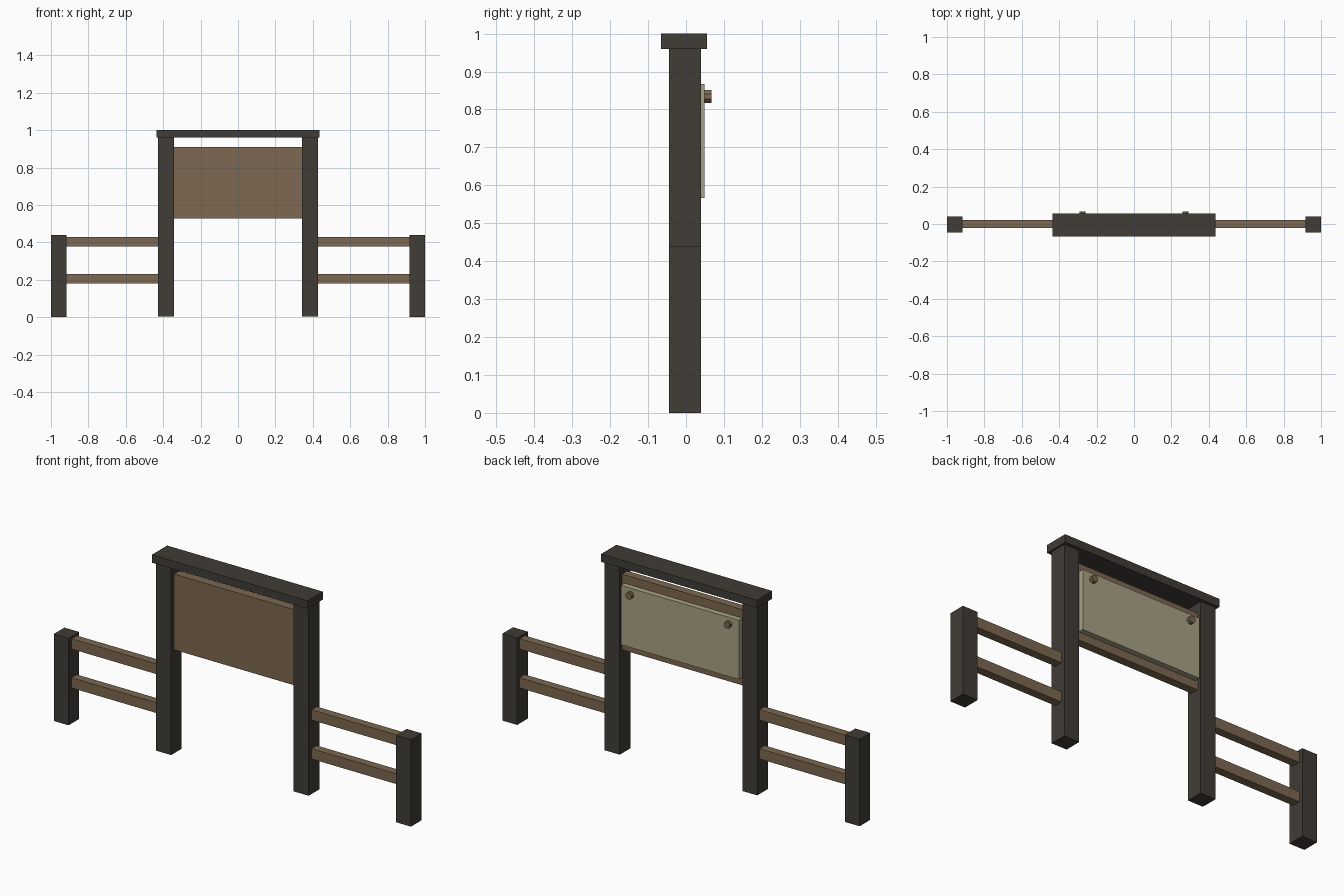
import bpy, bmesh, math
from mathutils import Matrix

if "Cube" in bpy.data.objects:
    bpy.data.objects.remove(bpy.data.objects["Cube"])


def material(name, rgb):
    m = bpy.data.materials.new(name)
    m.diffuse_color = (*rgb, 1)
    m.use_nodes = True
    m.node_tree.nodes["Principled BSDF"].inputs["Base Color"].default_value = m.diffuse_color
    return m


DARK = material("dark timber", (0.052, 0.046, 0.038))
WOOD = material("brown wood", (0.20, 0.14, 0.082))
PAPER = material("notice paper", (0.40, 0.36, 0.24))


def finish(name, bm, mat):
    me = bpy.data.meshes.new(name)
    bm.to_mesh(me)
    bm.free()
    me.materials.append(mat)
    ob = bpy.data.objects.new(name, me)
    bpy.context.collection.objects.link(ob)
    return ob


def box(name, x, y, z, mat):
    """Box from (min, max) ranges on each axis."""
    bm = bmesh.new()
    bmesh.ops.create_cube(bm, size=1)
    for v in bm.verts:
        for i, (a, b) in enumerate((x, y, z)):
            v.co[i] = a if v.co[i] < 0 else b
    return finish(name, bm, mat)


def span(side, a, b):
    return tuple(sorted((side * a, side * b)))


POST_Y = (-0.045, 0.04)
WOOD_Y = (-0.021, 0.021)

for side, label in ((-1, "left"), (1, "right")):
    # posts
    box(label + "_tall_post", span(side, 0.343, 0.427), POST_Y, (0.003, 0.965), DARK)
    box(label + "_short_post", span(side, 0.917, 1.0), POST_Y, (0, 0.44), DARK)
    # fence rails
    for level, z in (("lower", 0.18), ("upper", 0.377)):
        box(f"{label}_{level}_rail", span(side, 0.41, 0.93), WOOD_Y, (z, z + 0.052), WOOD)
    # octagonal pins holding the notice
    bm = bmesh.new()
    turn = (Matrix.Translation((side * 0.275, 0.055, 0.834))
            @ Matrix.Rotation(math.pi / 2, 4, 'X') @ Matrix.Rotation(math.pi / 8, 4, 'Z'))
    bmesh.ops.create_cone(bm, cap_ends=True, segments=8, radius1=0.018, radius2=0.018,
                          depth=0.024, matrix=turn)
    finish(label + "_pin", bm, WOOD)

# board, notice and cap beam
box("board", (-0.35, 0.35), WOOD_Y, (0.527, 0.91), WOOD)
box("notice", (-0.33, 0.33), (0.015, 0.049), (0.567, 0.867), PAPER)
box("cap_beam", (-0.436, 0.436), (-0.066, 0.056), (0.96, 1.0), DARK)
